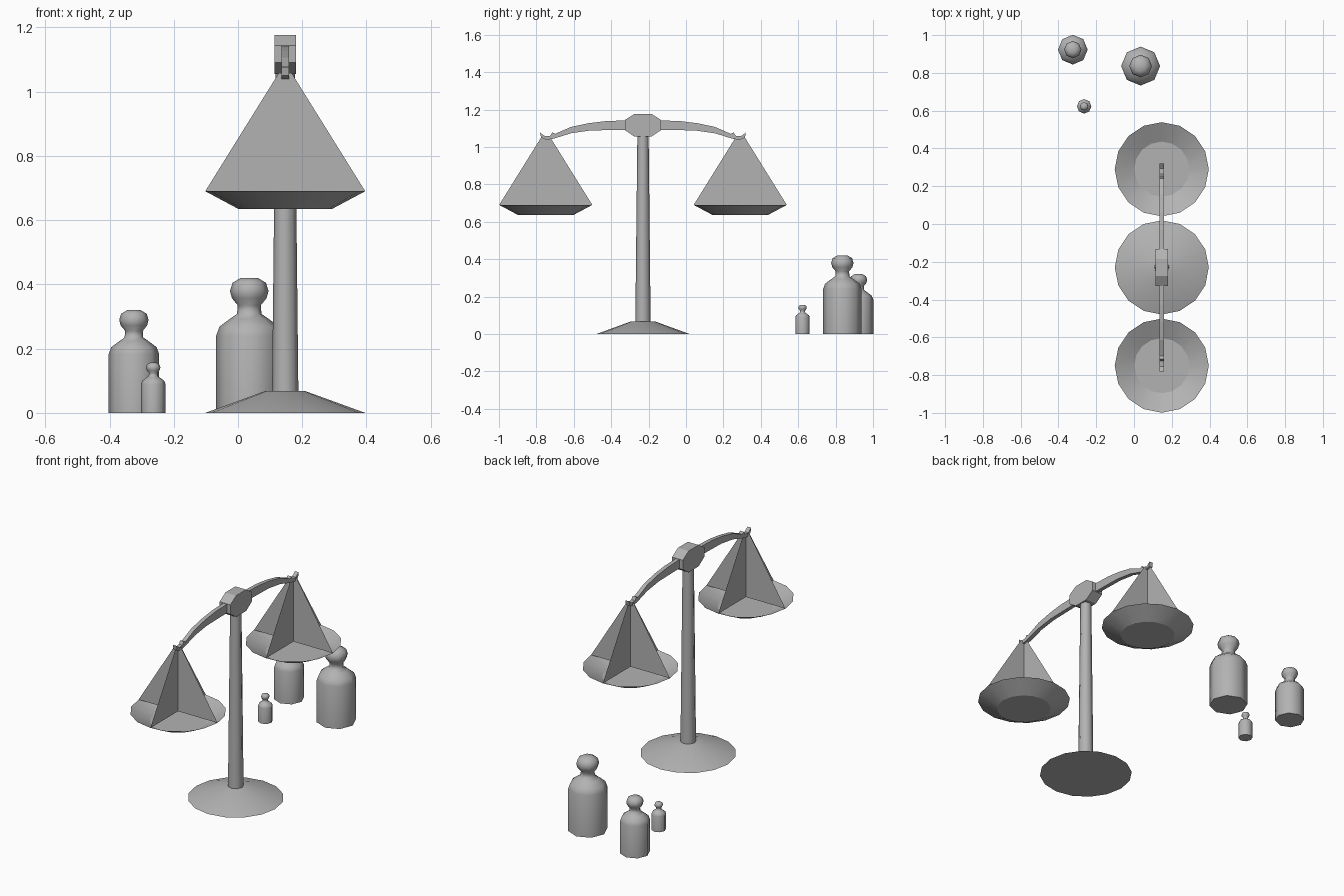
import bpy, bmesh, math
from math import sin, cos, pi

cube = bpy.data.objects.get("Cube")
if cube:
    bpy.data.objects.remove(cube, do_unlink=True)

# Single grey metal
metal = bpy.data.materials.new("grey_metal")
metal.use_nodes = True
GREY = (0.45, 0.45, 0.45, 1)
metal.diffuse_color = GREY
metal.node_tree.nodes["Principled BSDF"].inputs["Base Color"].default_value = GREY

CX, CY, REACH = 0.147, -0.23, 0.52   # post position, beam half length
RIM = 0.249                          # pan and foot radius


def finish(name, bm, angle=None):
    mesh = bpy.data.meshes.new(name)
    bm.to_mesh(mesh)
    bm.free()
    mesh.materials.append(metal)
    ob = bpy.data.objects.new(name, mesh)
    bpy.context.collection.objects.link(ob)
    if angle:
        bpy.ops.object.select_all(action="DESELECT")
        ob.select_set(True)
        bpy.context.view_layer.objects.active = ob
        bpy.ops.object.shade_smooth_by_angle(angle=math.radians(angle))
    return ob


def lathe(name, profile, sides, x, y, scale=1, angle=40, cap_top=True):
    """Revolve (radius, height) pairs, closing the bottom and optionally the top."""
    bm = bmesh.new()
    rings = []
    for r, z in profile:
        rings.append([bm.verts.new((x + scale * r * cos(2 * pi * i / sides),
                                    y + scale * r * sin(2 * pi * i / sides),
                                    scale * z)) for i in range(sides)])
    for a, b in zip(rings, rings[1:]):
        for i in range(sides):
            j = (i + 1) % sides
            bm.faces.new((a[i], a[j], b[j], b[i]))
    bm.faces.new(rings[0][::-1])
    if cap_top:
        bm.faces.new(rings[-1])
    return finish(name, bm, angle)


def plate(name, outline, half, side=1):
    """Extrude a (y offset, z) outline across x around the post."""
    bm = bmesh.new()
    face = bm.faces.new([bm.verts.new((CX - half, CY + side * d, z)) for d, z in outline])
    ext = bmesh.ops.extrude_face_region(bm, geom=[face])["geom"]
    for v in ext:
        if isinstance(v, bmesh.types.BMVert):
            v.co.x += 2 * half
    bmesh.ops.recalc_face_normals(bm, faces=bm.faces)
    return finish(name, bm)


# Stand
lathe("foot", [(RIM, 0), (0.062, 0.068)], 16, CX, CY, angle=30)
lathe("post", [(0.041, 0.06), (0.03, 1.07)], 8, CX, CY, angle=60)

# Eight-sided hub
plate("hub", [(-0.097, 1.144), (-0.045, 1.177), (0.045, 1.177), (0.097, 1.144),
              (0.097, 1.09), (0.045, 1.055), (-0.045, 1.055), (-0.097, 1.09)], 0.034)

# Curved arm with a notched tip
ARM = [(0.09, 1.142), (0.2, 1.138), (0.29, 1.127), (0.385, 1.107), (0.47, 1.07),
       (0.485, 1.078), (0.495, 1.06), (0.525, 1.058), (0.55, 1.077), (0.545, 1.05),
       (0.515, 1.038), (0.475, 1.045), (0.385, 1.073), (0.28, 1.088), (0.09, 1.092)]

for label, side in (("front", -1), ("back", 1)):
    plate(label + "_arm", ARM, 0.0115, side)
    y = CY + side * REACH
    # Open pan
    lathe(label + "_pan", [(0.146, 0.635), (RIM, 0.69)], 16, CX, y,
          angle=25, cap_top=False)
    # Two crossed hanging sheets
    bm = bmesh.new()
    low = bm.verts.new((CX, y, 0.69))
    high = bm.verts.new((CX, y, 1.058))
    for dx, dy in ((1, 0), (0, 1), (-1, 0), (0, -1)):
        bm.faces.new((low, bm.verts.new((CX + RIM * dx, y + RIM * dy, 0.69)),
                      bm.verts.new((CX + 0.02 * dx, y + 0.02 * dy, 1.058)), high))
    finish(label + "_hanger", bm)

# Three weights sharing one profile
WEIGHT = [(0.103, 0), (0.103, 0.24), (0.093, 0.268), (0.06, 0.293), (0.038, 0.308),
          (0.036, 0.335), (0.054, 0.357), (0.06, 0.38), (0.052, 0.405), (0.027, 0.42)]
for name, x, y, s in (("large_weight", 0.035, 0.836, 1),
                      ("medium_weight", -0.324, 0.923, 0.762),
                      ("small_weight", -0.264, 0.623, 0.372)):
    lathe(name, WEIGHT, 8, x, y, s, angle=65)
